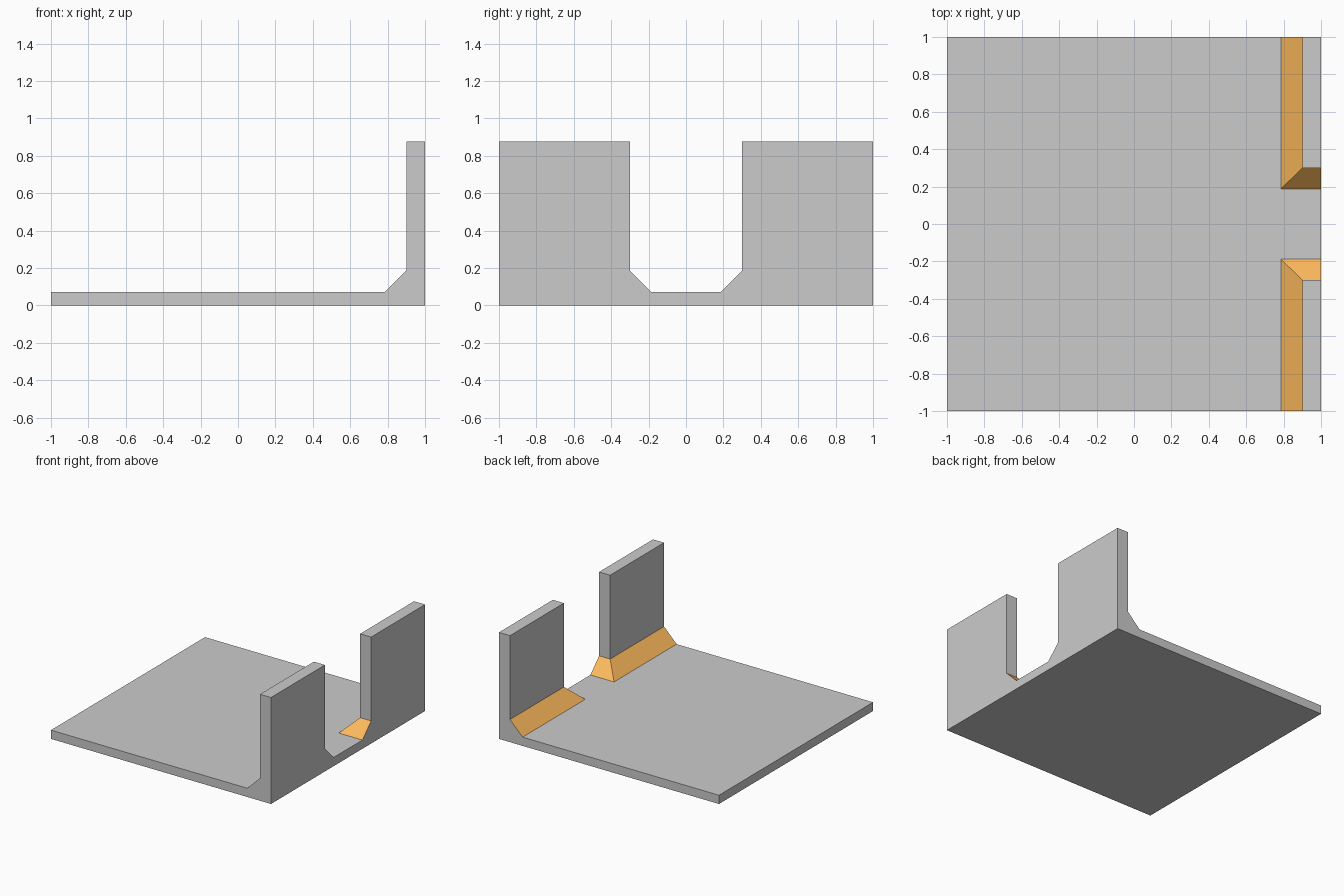
import bpy, bmesh
from mathutils import Vector

if "Cube" in bpy.data.objects:
    bpy.data.objects.remove(bpy.data.objects["Cube"])

PLATE_Z, FILLET_Z, TOP_Z = 0.072, 0.186, 0.875
FOOT_X, WALL_X = 0.785, 0.9      # inner edge of the fillet foot and of the wall
FOOT_Y, WALL_Y = 0.187, 0.3      # half width of the gap at foot and at wall

bm = bmesh.new()

# Base plate
bmesh.ops.create_cube(bm, size=2)
for v in bm.verts:
    v.co.z = PLATE_Z if v.co.z > 0 else 0

# Footprints of the two walls
for co, no in (((FOOT_X, 0, 0), (1, 0, 0)),
               ((0, FOOT_Y, 0), (0, 1, 0)),
               ((0, -FOOT_Y, 0), (0, 1, 0))):
    bmesh.ops.bisect_plane(bm, geom=bm.verts[:] + bm.edges[:] + bm.faces[:],
                           plane_co=Vector(co), plane_no=Vector(no), dist=1e-5)


def raise_face(face, z):
    top = bmesh.ops.extrude_discrete_faces(bm, faces=[face])["faces"][0]
    for v in top.verts:
        v.co.z = z
    return top


# Walls: a sloped fillet course, then the upright
bm.normal_update()
feet = []
for f in bm.faces:
    c = f.calc_center_median()
    if f.normal.z > 0.9 and c.x > FOOT_X and abs(c.y) > FOOT_Y:
        feet.append(f)
for foot in feet:
    course = raise_face(foot, FILLET_Z)
    for v in course.verts:
        if v.co.x < 0.99:
            v.co.x = WALL_X
        if abs(v.co.y) < 0.99:
            v.co.y = WALL_Y if v.co.y > 0 else -WALL_Y
    raise_face(course, TOP_Z)

# Merge coplanar faces and colour the slopes
bmesh.ops.dissolve_limit(bm, angle_limit=0.01, verts=bm.verts[:], edges=bm.edges[:])
bmesh.ops.recalc_face_normals(bm, faces=bm.faces[:])
bm.normal_update()
for f in bm.faces:
    f.material_index = 1 if 0.3 < f.normal.z < 0.9 else 0

mesh = bpy.data.meshes.new("plate_with_split_wall")
bm.to_mesh(mesh)
bm.free()
orange = bpy.data.materials.new("orange")
orange.diffuse_color = (1.0, 0.5, 0.11, 1)
orange.use_nodes = True
orange.node_tree.nodes["Principled BSDF"].inputs["Base Color"].default_value = orange.diffuse_color
mesh.materials.append(None)
mesh.materials.append(orange)
# Slots are added after the indices, so set the slopes again
for p in mesh.polygons:
    p.material_index = 1 if 0.3 < p.normal.z < 0.9 else 0
obj = bpy.data.objects.new("plate_with_split_wall", mesh)
bpy.context.collection.objects.link(obj)
